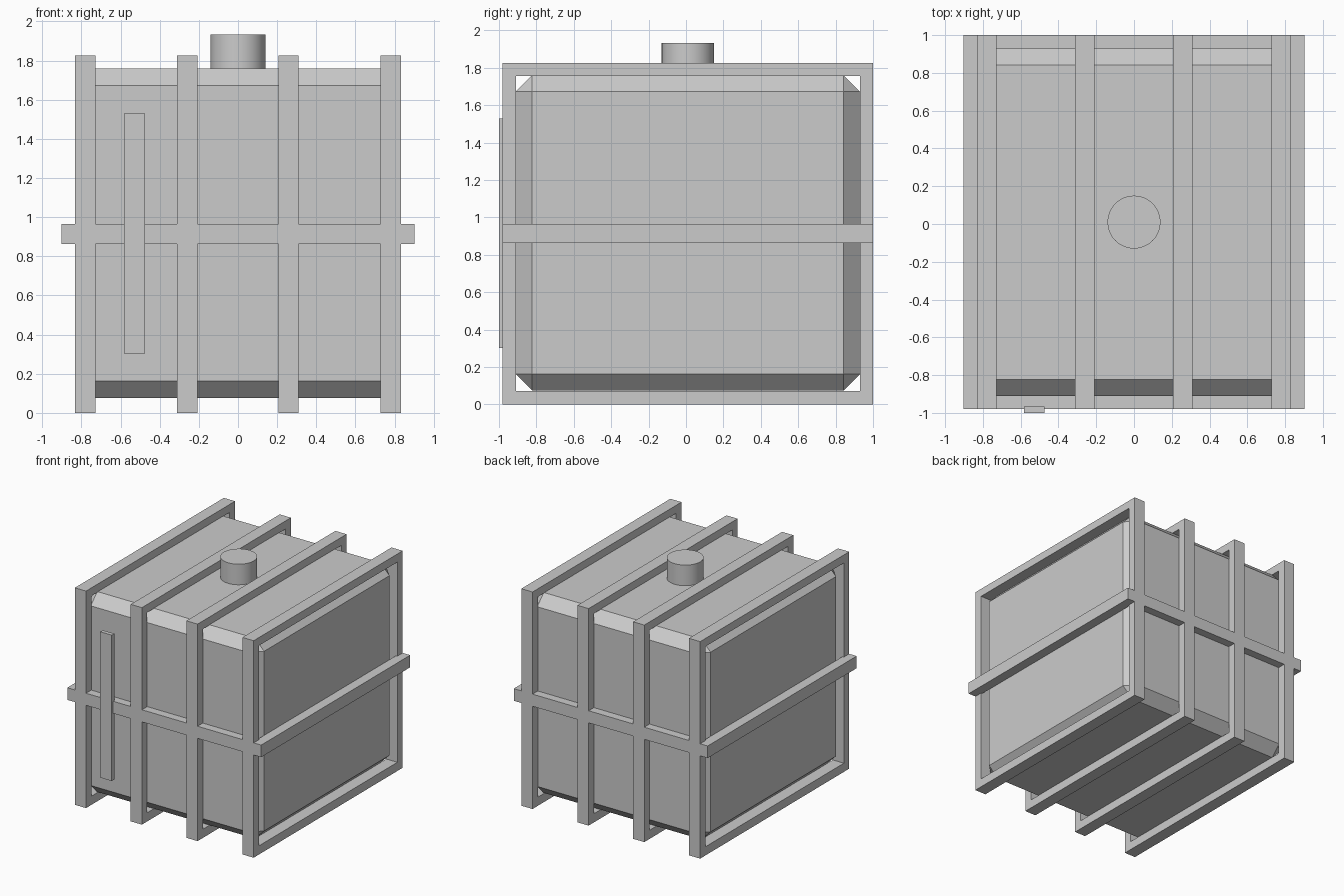
import bpy, bmesh, math

if "Cube" in bpy.data.objects:
    bpy.data.objects.remove(bpy.data.objects["Cube"])

grey = bpy.data.materials.new("plain grey")
grey.diffuse_color = (0.6, 0.6, 0.6, 1)
grey.use_nodes = True
grey.node_tree.nodes["Principled BSDF"].inputs["Base Color"].default_value = grey.diffuse_color


def finish(name, bm):
    bmesh.ops.recalc_face_normals(bm, faces=bm.faces)
    me = bpy.data.meshes.new(name)
    bm.to_mesh(me)
    bm.free()
    me.materials.append(grey)
    ob = bpy.data.objects.new(name, me)
    bpy.context.collection.objects.link(ob)
    return ob


def box(name, lo, hi, chamfer=0):
    bm = bmesh.new()
    bmesh.ops.create_cube(bm, size=1)
    for v in bm.verts:
        v.co = [(a + b) / 2 + c * (b - a) for a, b, c in zip(lo, hi, v.co)]
    if chamfer:
        bmesh.ops.bevel(bm, geom=bm.edges[:], offset=chamfer,
                        offset_type='OFFSET', segments=1, affect='EDGES')
    return finish(name, bm)


def ring(name, outer, inner, span, place):
    """Rectangular ring; rectangles are (u0, v0, u1, v1), swept over span."""
    def corners(r):
        return [(r[0], r[1]), (r[2], r[1]), (r[2], r[3]), (r[0], r[3])]
    bm = bmesh.new()
    loops = [[bm.verts.new(place(u, v, w)) for u, v in corners(r)]
             for r, w in ((outer, span[0]), (outer, span[1]),
                          (inner, span[1]), (inner, span[0]))]
    for k in range(4):
        a, b = loops[k], loops[(k + 1) % 4]
        for i in range(4):
            j = (i + 1) % 4
            bm.faces.new((a[i], a[j], b[j], b[i]))
    return finish(name, bm)


# Chamfered tank body
box("tank_body", (-0.82, -0.91, 0.075), (0.82, 0.93, 1.76), 0.087)

# Four upright frame hoops
for i, x in enumerate((-0.78, -0.26, 0.258, 0.78)):
    ring(f"frame_hoop_{i + 1}", (-0.98, 0, 1.0, 1.825),
         (-0.91, 0.073, 0.93, 1.757), (x - 0.052, x + 0.052),
         lambda u, v, w: (w, u, v))

# Horizontal belt around the middle
ring("middle_belt", (-0.902, -0.98, 0.902, 1.0), (-0.82, -0.91, 0.82, 0.93),
     (0.864, 0.966), lambda u, v, w: (u, v, w))

# Level gauge strip on the front
box("gauge_strip", (-0.582, -1.0, 0.303), (-0.475, -0.966, 1.53))

# Round filler cap on top
bpy.ops.mesh.primitive_cylinder_add(vertices=48, radius=0.14, depth=0.19,
                                    location=(0, 0.01, 1.838))
cap = bpy.context.object
cap.name = "filler_cap"
cap.data.materials.append(grey)
bpy.ops.object.shade_smooth_by_angle(angle=math.radians(30))
